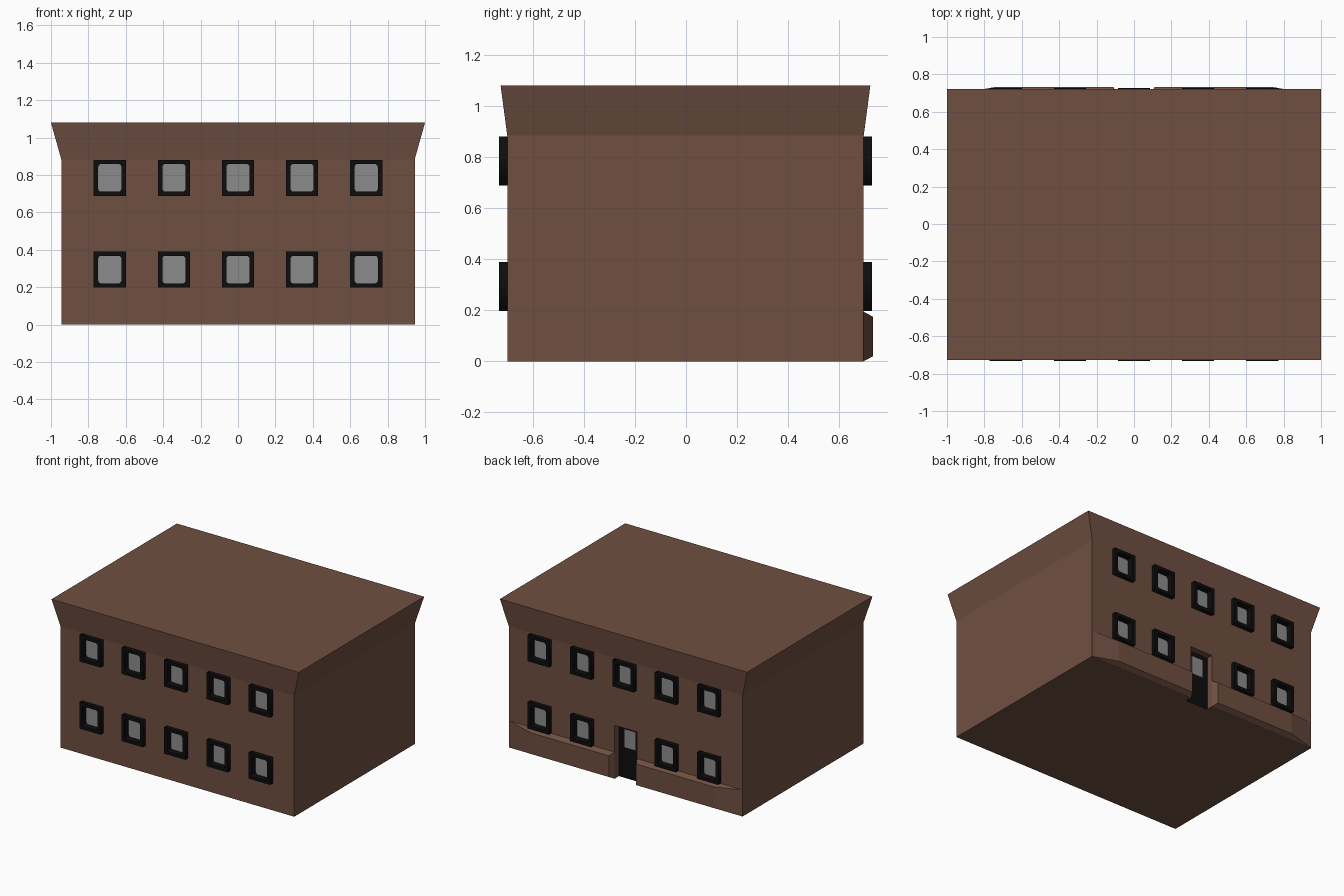
import bpy, bmesh, math
from mathutils import Vector

if "Cube" in bpy.data.objects:
    bpy.data.objects.remove(bpy.data.objects["Cube"])

YC = -0.002            # centre of the main block in y
HX, HY = 0.945, 0.698  # half size of the walls


def material(name, rgb):
    m = bpy.data.materials.new(name)
    m.diffuse_color = (*rgb, 1)
    m.use_nodes = True
    m.node_tree.nodes["Principled BSDF"].inputs["Base Color"].default_value = m.diffuse_color
    return m


BROWN = material("brown_brick", (0.16, 0.078, 0.053))
BLACK = material("black_frame", (0.004, 0.004, 0.004))
GREY = material("grey_glass", (0.26, 0.26, 0.26))


def add(name, mesh, mat):
    ob = bpy.data.objects.new(name, mesh)
    bpy.context.collection.objects.link(ob)
    if mat and not mesh.materials:
        mesh.materials.append(mat)
    return ob


def from_bm(name, bm, mat):
    bmesh.ops.recalc_face_normals(bm, faces=bm.faces)
    me = bpy.data.meshes.new(name)
    bm.to_mesh(me)
    bm.free()
    return add(name, me, mat)


def box_into(bm, lo, hi):
    vs = bmesh.ops.create_cube(bm, size=1)["verts"]
    for v in vs:
        v.co = Vector([lo[i] if v.co[i] < 0 else hi[i] for i in range(3)])


def box(name, lo, hi, mat):
    bm = bmesh.new()
    box_into(bm, lo, hi)
    return from_bm(name, bm, mat)


def loft(name, rings, mat):
    """Closed solid through rings of four points."""
    bm = bmesh.new()
    loops = [[bm.verts.new(p) for p in r] for r in rings]
    for a, b in zip(loops, loops[1:]):
        for i in range(4):
            j = (i + 1) % 4
            bm.faces.new((a[i], a[j], b[j], b[i]))
    bm.faces.new(loops[0])
    bm.faces.new(loops[-1])
    return from_bm(name, bm, mat)


def baked(ob):
    dg = bpy.context.evaluated_depsgraph_get()
    return bpy.data.meshes.new_from_object(ob.evaluated_get(dg))


# Window layout: five columns, two storeys, both long sides (door replaces one)
WX, WZ = 0.086, 0.096
windows = [(s, 0.3427 * c, z) for s in (-1, 1) for c in range(-2, 3)
           for z in (0.294, 0.785) if not (s == 1 and c == 0 and z < 0.5)]

# Walls with flared cornice
def rect(hx, hy, z):
    return [(sx * hx, YC + sy * hy, z) for sx, sy in ((-1, -1), (1, -1), (1, 1), (-1, 1))]

walls = loft("walls", [rect(HX, HY, 0), rect(HX, HY, 0.884), rect(1.0, 0.724, 1.08)], BROWN)

# Cut window openings and door recess
bm = bmesh.new()
for s, x, z in windows:
    y0, y1 = sorted((YC + s * 0.676, YC + s * 0.85))
    box_into(bm, (x - WX + 0.003, y0, z - WZ + 0.003), (x + WX - 0.003, y1, z + WZ - 0.003))
box_into(bm, (-0.09, 0.645, -0.1), (0.09, 0.85, 0.39))
cutter = from_bm("opening_cutter", bm, None)
cutter.hide_render = True
mod = walls.modifiers.new("openings", "BOOLEAN")
mod.operation, mod.solver, mod.object = "DIFFERENCE", "EXACT", cutter
cut_mesh = baked(walls)
walls.modifiers.clear()
walls.data = cut_mesh
bpy.data.objects.remove(cutter)

# Window frame: rectangle with a rounded hole, extruded
def frame_mesh():
    cu = bpy.data.curves.new("window_frame", "CURVE")
    cu.dimensions, cu.fill_mode, cu.extrude = "2D", "BOTH", 0.026
    ix, iz, r = 0.062, 0.074, 0.016
    outer = [(-WX, -WZ), (WX, -WZ), (WX, WZ), (-WX, WZ)]
    inner = []
    for k, (sx, sz) in enumerate(((1, 1), (-1, 1), (-1, -1), (1, -1))):
        for i in range(4):
            a = math.pi / 2 * (k + i / 3)
            inner.append((sx * (ix - r) + r * math.cos(a), sz * (iz - r) + r * math.sin(a)))
    for pts in (outer, inner):
        sp = cu.splines.new("POLY")
        sp.points.add(len(pts) - 1)
        for p, (x, z) in zip(sp.points, pts):
            p.co = (x, z, 0, 1)
        sp.use_cyclic_u = True
    ob = bpy.data.objects.new("frame_helper", cu)
    bpy.context.collection.objects.link(ob)
    bpy.context.view_layer.update()
    me = baked(ob)
    bpy.data.objects.remove(ob)
    me.materials.clear()
    me.materials.append(BLACK)
    return me


frame = frame_mesh()
for s, x, z in windows:
    ob = add("window_frame", frame, BLACK)
    ob.rotation_euler.x = math.pi / 2
    ob.location = (x, YC + s * 0.704, z)
    y0, y1 = sorted((YC + s * 0.680, YC + s * 0.684))
    box("window_glass", (x - 0.066, y0, z - 0.078), (x + 0.066, y1, z + 0.078), GREY)

# Recessed back door with glass panel
box("door", (-0.09, 0.64, 0), (0.09, 0.647, 0.39), BLACK)
box("door_glass", (-0.045, 0.646, 0.225), (0.045, 0.649, 0.357), GREY)

# Tapered planter ledges either side of the door
for s in (-1, 1):
    loft("base_ledge", [
        [(s * x, 0.695, z) for x, z in ((0.09, 0), (HX, 0), (HX, 0.195), (0.09, 0.195))],
        [(s * x, 0.732, z) for x, z in ((0.11, 0.02), (0.745, 0.02), (0.745, 0.175), (0.11, 0.175))],
    ], BROWN)
